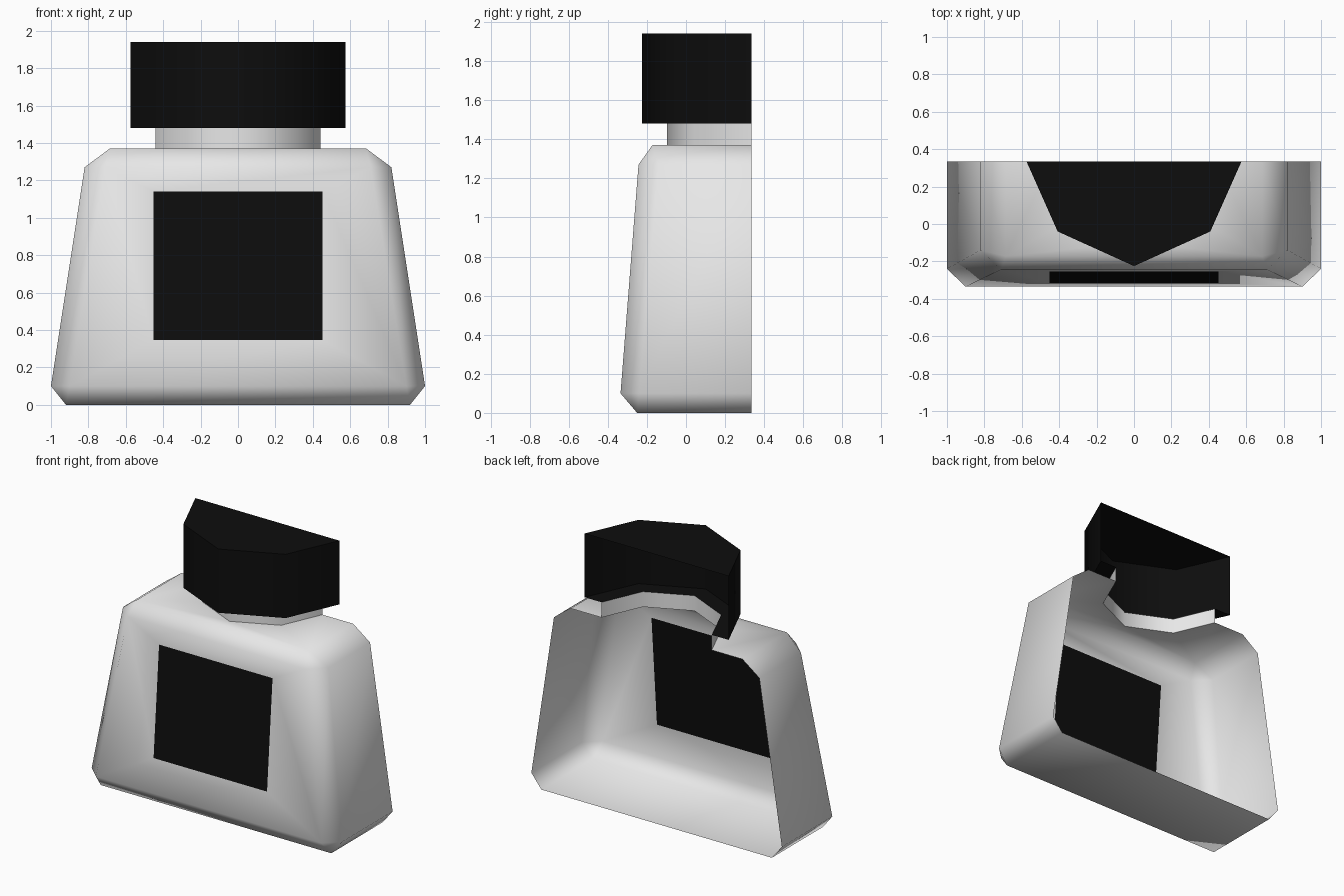
import bpy, bmesh, math

if "Cube" in bpy.data.objects:
    bpy.data.objects.remove(bpy.data.objects["Cube"])

BACK = 0.335  # the model is a front half-shell, open along this plane


def material(name, c):
    m = bpy.data.materials.new(name)
    m.diffuse_color = (c, c, c, 1)
    m.use_nodes = True
    m.node_tree.nodes["Principled BSDF"].inputs["Base Color"].default_value = m.diffuse_color
    return m


glass = material("pale_grey", 0.8)
black = material("black", 0.004)


def make_object(name, bm, mats):
    bmesh.ops.remove_doubles(bm, verts=bm.verts[:], dist=0.0005)
    bmesh.ops.recalc_face_normals(bm, faces=bm.faces[:])
    me = bpy.data.meshes.new(name)
    bm.to_mesh(me)
    bm.free()
    ob = bpy.data.objects.new(name, me)
    bpy.context.collection.objects.link(ob)
    for m in mats:
        me.materials.append(m)
    bpy.ops.object.select_all(action='DESELECT')
    ob.select_set(True)
    bpy.context.view_layer.objects.active = ob
    bpy.ops.object.shade_smooth_by_angle(angle=math.radians(60))
    return ob


def face(bm, pts, mat=0):
    f = bm.faces.new([bm.verts.new(p) for p in pts])
    f.material_index = mat


def strip(bm, low, high, skip=()):
    for i in range(len(low) - 1):
        if i not in skip:
            pts = [low[i], low[i + 1], high[i + 1], high[i]]
            # drop repeated points so chamfer corners become triangles
            pts = [p for k, p in enumerate(pts) if p != pts[k - 1]]
            if len(pts) > 2:
                face(bm, pts)


def mirrored(half):
    """Mirror a left-hand path (ending before the centre) across x = 0."""
    return half + [(-x, y, z) for x, y, z in reversed(half)]


def ring(sx, sy, fx, fy, z):
    return mirrored([(-sx, BACK, z), (-sx, sy, z), (-fx, fy, z)])


def half_octagon(rx, mx, my, fy, z):
    return [(-rx, BACK, z), (-mx, my, z), (0, fy, z), (mx, my, z), (rx, BACK, z)]


def neck_path(z):
    return half_octagon(0.44, 0.313, 0.045, -0.098, z)


def cap_path(z):
    return half_octagon(0.575, 0.408, -0.04, -0.225, z)


# Bottle body: chamfered, tapered shell
bm = bmesh.new()
rings = [ring(0.92, -0.25, 0.92, -0.25, 0.0),
         ring(1.0, -0.24, 0.90, -0.335, 0.10),
         ring(0.82, -0.14, 0.71, -0.243, 1.27),
         ring(0.685, -0.172, 0.685, -0.172, 1.37)]
strip(bm, rings[0], rings[1])
strip(bm, rings[1], rings[2], skip=(2,))
strip(bm, rings[2], rings[3])
face(bm, [rings[0][i] for i in (0, 1, 4, 5)])
top = [rings[3][i] for i in (0, 1, 4, 5)]
face(bm, top + neck_path(1.37)[::-1])

# Front wall with the label cut into it
outer = [rings[1][2], rings[1][3], rings[2][3], rings[2][2]]


def on_front(x, z):
    return (x, -0.335 + (z - 0.10) / 1.17 * 0.092, z)


label = [on_front(x, z) for x, z in
         ((-0.453, 0.345), (0.453, 0.345), (0.453, 1.14), (-0.453, 1.14))]
strip(bm, outer + outer[:1], label + label[:1])
face(bm, label, 1)
make_object("bottle_body", bm, [glass, black])

# Neck
bm = bmesh.new()
strip(bm, neck_path(1.37), neck_path(1.48))
make_object("neck", bm, [glass])

# Cap: wall, flat lid and the rim underneath
bm = bmesh.new()
strip(bm, cap_path(1.48), cap_path(1.94))
face(bm, cap_path(1.94))
strip(bm, neck_path(1.48), cap_path(1.48))
make_object("cap", bm, [black])
